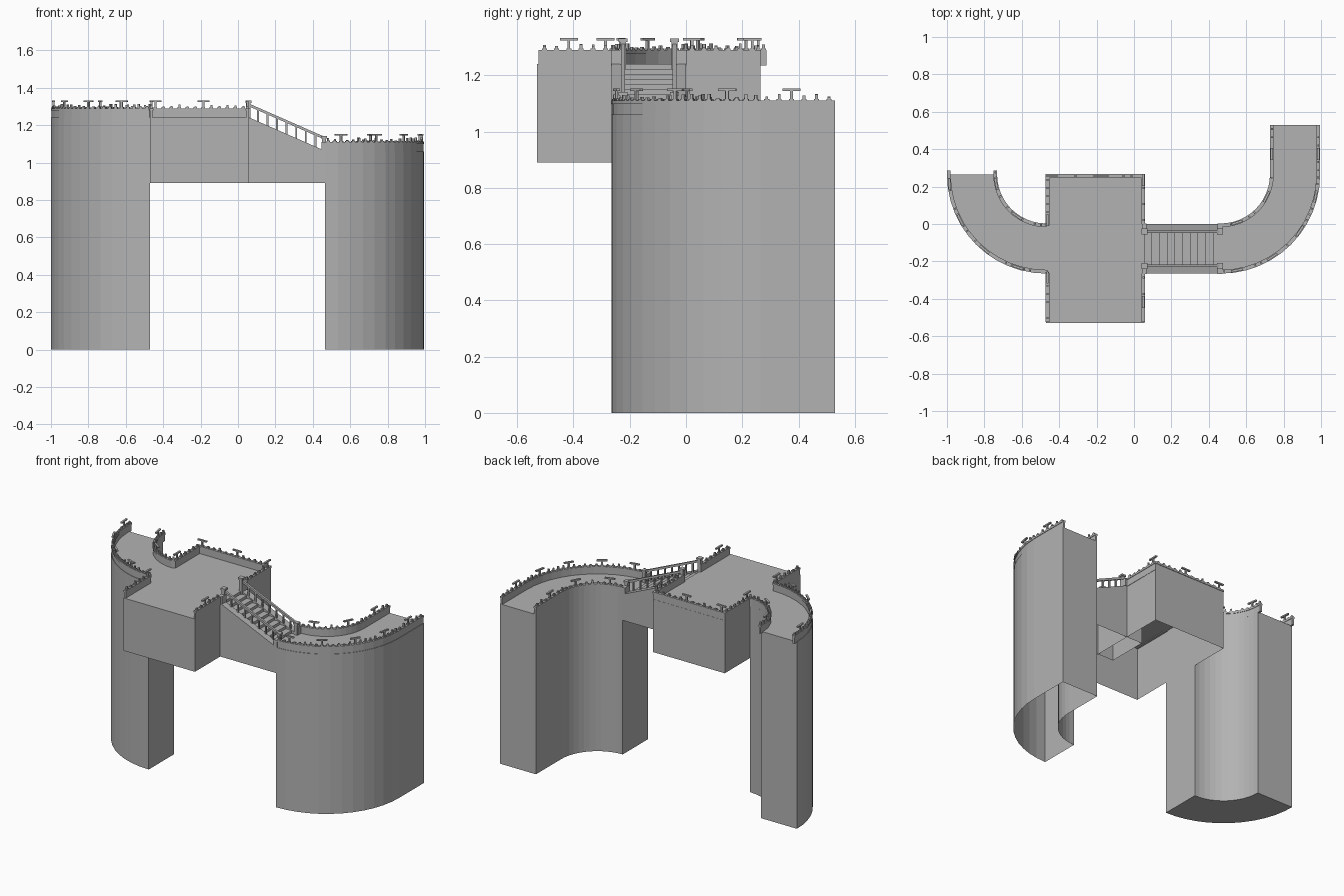
import bpy, bmesh, random
from math import cos, sin, radians
from mathutils import Vector, Matrix

random.seed(4)
if "Cube" in bpy.data.objects:
    bpy.data.objects.remove(bpy.data.objects["Cube"], do_unlink=True)

stone = bpy.data.materials.new("grey stone")
stone.use_nodes = True
grey = (0.45, 0.45, 0.45, 1)
stone.diffuse_color = grey
stone.node_tree.nodes["Principled BSDF"].inputs["Base Color"].default_value = grey

LOW, HIGH, BASE = 1.06, 1.24, 0.89


def finish(name, bm):
    mesh = bpy.data.meshes.new(name)
    bm.to_mesh(mesh)
    bm.free()
    mesh.materials.append(stone)
    obj = bpy.data.objects.new(name, mesh)
    bpy.context.collection.objects.link(obj)
    return obj


def extrude(name, outline, direction, open_bottom=False):
    bm = bmesh.new()
    face = bm.faces.new([bm.verts.new(p) for p in outline])
    result = bmesh.ops.extrude_face_region(bm, geom=[face], use_keep_orig=True)
    moved = [g for g in result["geom"] if isinstance(g, bmesh.types.BMVert)]
    bmesh.ops.translate(bm, verts=moved, vec=direction)
    bmesh.ops.recalc_face_normals(bm, faces=bm.faces)
    if open_bottom:
        under = [f for f in bm.faces if f.normal.z < -0.9]
        bmesh.ops.delete(bm, geom=under, context='FACES')
    return finish(name, bm)


def column(name, outline, z0, z1, open_bottom=False):
    return extrude(name, [(x, y, z0) for x, y in outline], (0, 0, z1 - z0), open_bottom)


def arc(cx, cy, r, a0, a1, n=12):
    angles = [radians(a0 + (a1 - a0) * i / n) for i in range(n + 1)]
    return [(cx + r * cos(a), cy + r * sin(a)) for a in angles]


def box(bm, centre, size, turn=Matrix()):
    bmesh.ops.create_cube(bm, size=1, matrix=Matrix.Translation(centre) @ turn @ Matrix.Diagonal((*size, 1)))


def ribbon(path, half):
    """Outline of a path thickened sideways, with mitred corners."""
    pts = [Vector(p) for p in path]
    sides = ([], [])
    for i, p in enumerate(pts):
        a = (p - pts[max(i - 1, 0)]).normalized()
        b = (pts[min(i + 1, len(pts) - 1)] - p).normalized()
        t = (a + b).normalized()
        normal = Vector((-t.y, t.x))
        reach = half / max(0.5, t.dot(b if b.length else a))
        sides[0].append(p + normal * reach)
        sides[1].append(p - normal * reach)
    return [tuple(p) for p in sides[0] + sides[1][::-1]]


def parapet(name, path, floor):
    top = floor + 0.05
    column(name + "_curb", ribbon(path, 0.007), floor - 0.005, top)
    column(name + "_coping", ribbon(path, 0.01), top - 0.012, top)
    # Stubs along the coping, with a barred post now and then
    bm = bmesh.new()
    count = 0
    for a, b in zip(path, path[1:]):
        a, b = Vector(a), Vector(b)
        run = b - a
        turn = Matrix.Rotation(run.to_2d().angle_signed(Vector((1, 0))), 4, 'Z')
        steps = max(1, round(run.length / 0.042))
        for i in range(steps):
            p = a + run * ((i + 0.5) / steps)
            barred = count % 6 == 2
            tall = 0.038 if barred else random.uniform(0.008, 0.024)
            box(bm, (p.x, p.y, top + tall / 2), (0.010, 0.010, tall), turn)
            box(bm, (p.x, p.y, top + 0.003), (0.018, 0.016, 0.006), turn)
            if barred:
                box(bm, (p.x, p.y, top + tall), (0.064, 0.012, 0.009), turn)
            count += 1
    finish(name + "_posts", bm)


# Main bodies: curved towers and the raised plaza
R, r = 0.53, 0.265
LX, RX, CY = -0.47, 0.465, 0.265
column("left_tower", arc(LX, CY, R, 180, 270) + arc(LX, CY, r, 270, 180), 0, HIGH)
column("right_tower",
       arc(RX, CY, R, 270, 360) + [(RX + R, 0.53), (RX + r, 0.53)] + arc(RX, CY, r, 360, 270),
       0, LOW, open_bottom=True)
column("plaza", [(LX, -0.53), (0.055, -0.53), (0.055, CY), (LX, CY)], BASE, HIGH, open_bottom=True)

# Stair block with stepped top
STEPS = 10
x0, x1 = 0.055, RX
profile = [(-0.06, BASE), (-0.06, HIGH - 0.006), (x0, HIGH - 0.006)]
for i in range(STEPS):
    xa = x0 + (x1 - x0) * i / STEPS
    z = HIGH + (LOW - HIGH) * (i + 1) / STEPS
    profile += [(xa, z), (xa + (x1 - x0) / STEPS, z)]
profile.append((x1, BASE))
extrude("stair_block", [(x, -CY, z) for x, z in profile], (0, CY, 0), open_bottom=True)


# Sloped stringers, handrails and balusters on both sides of the stair
def slope_bar(name, y, width, low, high):
    corners = [(x0, HIGH + low), (x1, LOW + low), (x1, LOW + high), (x0, HIGH + high)]
    extrude(name, [(x, y - width / 2, z) for x, z in corners], (0, width, 0))


for side, y in (("front", -0.242), ("back", -0.023)):
    slope_bar(side + "_stringer", y, 0.046, -0.03, 0.003)
    inner = y + (0.018 if side == "front" else -0.018)
    slope_bar(side + "_handrail", inner, 0.014, 0.062, 0.077)
    bm = bmesh.new()
    for i in range(1, 8):
        t = i / 8
        box(bm, (x0 + (x1 - x0) * t, inner, HIGH + (LOW - HIGH) * t + 0.032), (0.010, 0.010, 0.068))
    for x, z, tall in ((x0, HIGH, 0.085), (x1 - 0.005, LOW, 0.075)):
        box(bm, (x, inner, z + tall / 2 - 0.01), (0.022, 0.022, tall + 0.02))
        box(bm, (x, inner, z + tall), (0.032, 0.032, 0.012))
        box(bm, (x, y, z + 0.025), (0.026, 0.05, 0.05))
    finish(side + "_balusters", bm)

# Parapets along the open edges
wall_l, wall_r, wall_b = LX + 0.007, 0.05, CY - 0.008
parapet("left_outer", [(LX - R + 0.01, CY + 0.022)] + arc(LX, CY, R - 0.01, 180, 270)
        + [(wall_l, -CY), (wall_l, -0.525)], HIGH)
parapet("left_inner", [(LX - r - 0.007, CY + 0.022)] + arc(LX, CY, r + 0.007, 180, 268)
        + [(wall_l, 0), (wall_l, wall_b), (wall_r, wall_b), (wall_r, 0)], HIGH)
parapet("plaza_front", [(wall_r, -0.525), (wall_r, -CY)], HIGH)
parapet("right_outer", arc(RX, CY, R - 0.01, 270, 360) + [(RX + R - 0.01, 0.53)], LOW)
parapet("right_inner", arc(RX, CY, r + 0.007, 270, 360) + [(RX + r + 0.007, 0.53)], LOW)
